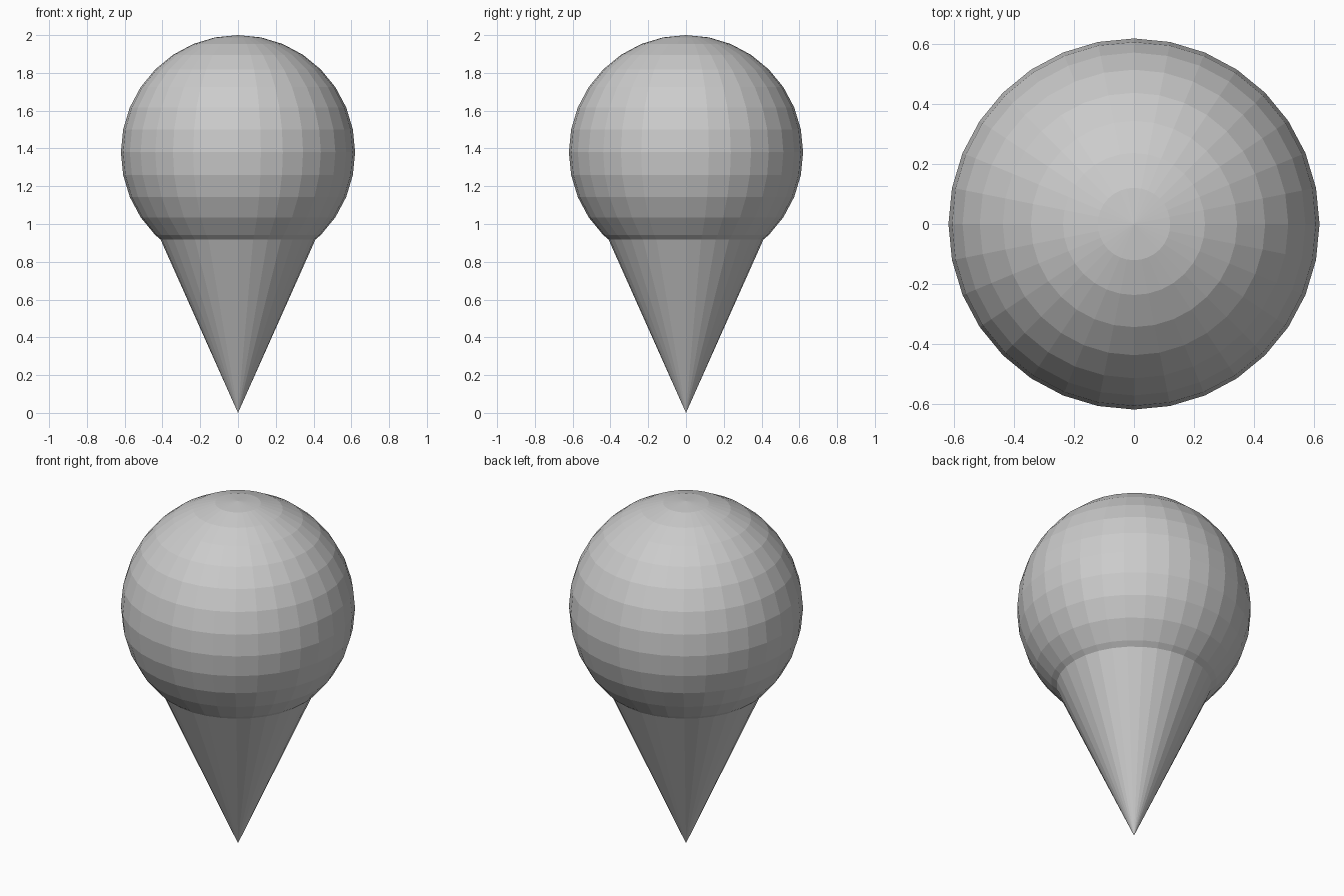
import bpy

if "Cube" in bpy.data.objects:
    bpy.data.objects.remove(bpy.data.objects["Cube"])

SPHERE_R = 0.62
SPHERE_Z = 2.0 - SPHERE_R
CONE_TOP = 1.0
CONE_SLOPE = 0.411 / 0.92

# Round scoop, flat shaded
bpy.ops.mesh.primitive_uv_sphere_add(
    segments=32, ring_count=16, radius=SPHERE_R, location=(0, 0, SPHERE_Z))
bpy.context.object.name = "scoop"

# Pointed cone standing on its tip, its rim sunk into the scoop
bpy.ops.mesh.primitive_cone_add(
    vertices=32, radius1=0, radius2=CONE_TOP * CONE_SLOPE, depth=CONE_TOP,
    location=(0, 0, CONE_TOP / 2))
bpy.context.object.name = "cone"
